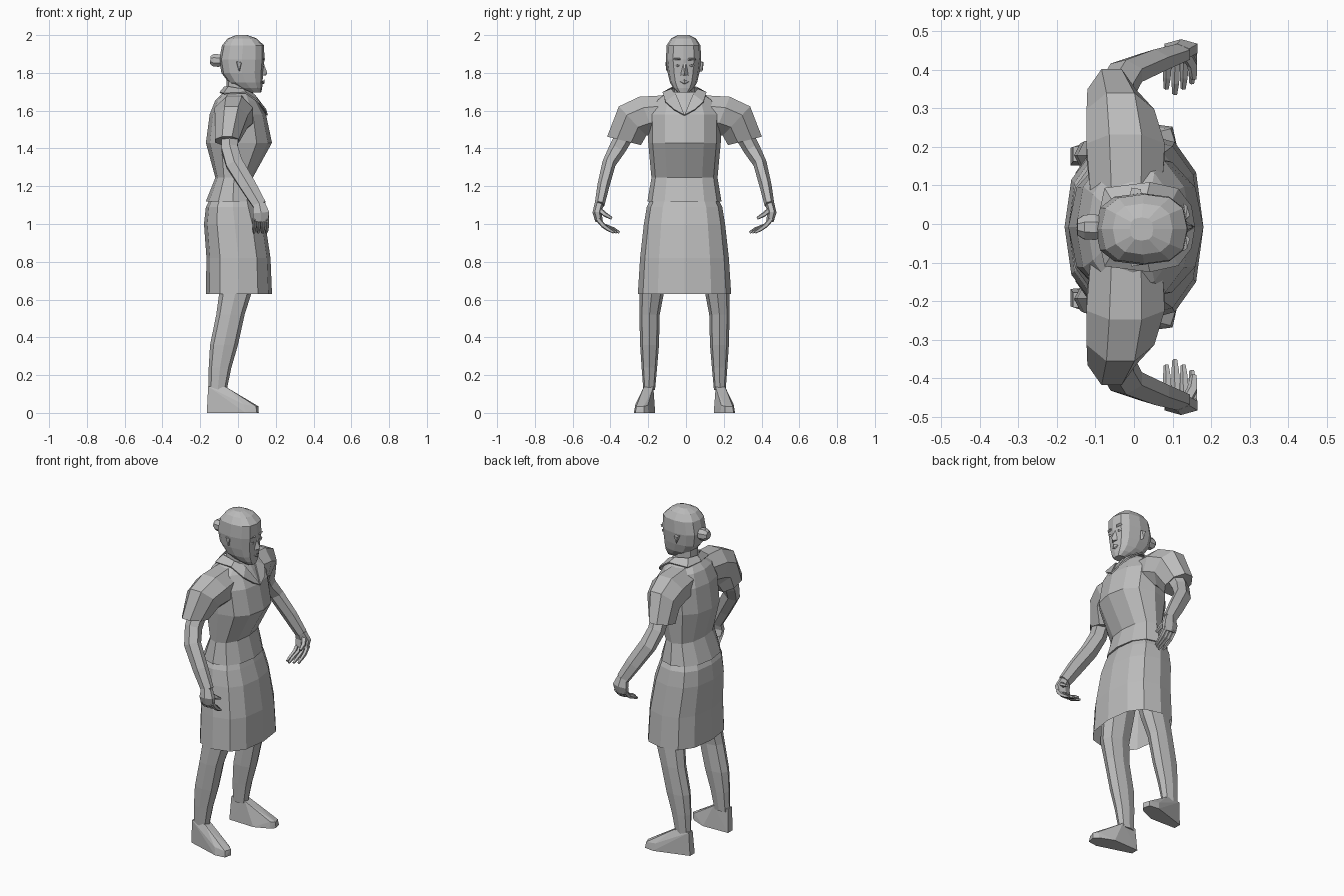
import bpy, bmesh, math
from mathutils import Vector

MID = -0.008  # side-to-side centre of the body
grey = bpy.data.materials.new("plain_grey")
grey.diffuse_color = (0.5, 0.5, 0.5, 1)


def finish(name, bm):
    bmesh.ops.recalc_face_normals(bm, faces=bm.faces)
    me = bpy.data.meshes.new(name)
    bm.to_mesh(me)
    bm.free()
    me.materials.append(grey)
    ob = bpy.data.objects.new(name, me)
    bpy.context.collection.objects.link(ob)
    return ob


def skin(name, rings, cap0=True, cap1=True):
    """Join successive rings of points with quads."""
    bm = bmesh.new()
    vs = [[bm.verts.new(p) for p in r] for r in rings]
    n = len(vs[0])
    for a, b in zip(vs, vs[1:]):
        for i in range(n):
            j = (i + 1) % n
            bm.faces.new((a[i], a[j], b[j], b[i]))
    if cap0:
        bm.faces.new(vs[0])
    if cap1:
        bm.faces.new(vs[-1])
    return finish(name, bm)


def spow(v, p):
    return math.copysign(abs(v) ** p, v)


def loft(name, rows, n=12, cy=MID, p=0.85, cap0=True, cap1=True):
    """Level rings; each row is height, front x, back x, half width, side shift."""
    rings = []
    for z, f, b, hw, *dy in rows:
        c, r, y = (f + b) / 2, (f - b) / 2, cy + (dy[0] if dy else 0)
        rings.append([(c + r * spow(math.cos(t), p), y + hw * spow(math.sin(t), p), z)
                      for t in (2 * math.pi * i / n for i in range(n))])
    return skin(name, rings, cap0, cap1)


def tube(name, stations, s=1, n=6, ref=(1, 0, 0), cap1=True):
    """Limb along a path; each station is centre, radius along ref, other radius, optional direction."""
    pts = [Vector(st[0]) for st in stations]
    rings = []
    for i, st in enumerate(stations):
        t = Vector(st[3]) if len(st) > 3 else pts[min(i + 1, len(pts) - 1)] - pts[max(i - 1, 0)]
        t.normalize()
        u = Vector(ref)
        u = (u - t * u.dot(t)).normalized()
        v = t.cross(u)
        ring = []
        for k in range(n):
            a = 2 * math.pi * (k + 0.5) / n
            q = pts[i] + u * st[1] * math.cos(a) + v * st[2] * math.sin(a)
            ring.append((q.x, MID + s * q.y, q.z))
        rings.append(ring)
    return skin(name, rings, True, cap1)


def hull(name, pts, s=1):
    bm = bmesh.new()
    for x, y, z in pts:
        bm.verts.new((x, MID + s * y, z))
    bmesh.ops.convex_hull(bm, input=bm.verts)
    bmesh.ops.dissolve_limit(bm, angle_limit=0.02, verts=bm.verts, edges=bm.edges)
    return finish(name, bm)


# Clothing on the trunk
loft("skirt", [(0.63, .18, -.17, .247), (0.82, .172, -.167, .235), (1.0, .145, -.18, .215),
               (1.09, .115, -.17, .2), (1.13, .10, -.15, .18)], cap0=False, p=0.8)
loft("blouse", [(1.12, .115, -.17, .196), (1.245, .078, -.12, .175), (1.43, .18, -.17, .192),
                (1.58, .148, -.15, .195), (1.655, .105, -.12, .16), (1.70, .075, -.075, .085)],
     p=0.9)

# Neck, head and hair bun
loft("neck", [(1.66, .06, -.065, .058), (1.72, .06, -.06, .055), (1.79, .06, -.06, .055)], n=10)
loft("head", [(1.695, .122, .06, .03), (1.72, .128, .0, .055), (1.75, .13, -.05, .072),
              (1.80, .133, -.088, .084), (1.87, .14, -.10, .093), (1.945, .138, -.085, .09),
              (1.982, .10, -.055, .066), (2.0, .05, -.01, .03)], cy=-.013, p=0.75)
tube("hair_bun", [((-.08, 0, 1.865), .025, .025), ((-.10, 0, 1.865), .036, .036),
                  ((-.13, 0, 1.867), .036, .034), ((-.147, 0, 1.868), .022, .022)],
     n=8, ref=(0, 0, 1))

# Face
hull("nose", [(.132, .009, 1.86), (.132, -.009, 1.86), (.155, 0, 1.80),
              (.13, .02, 1.787), (.13, -.02, 1.787), (.148, 0, 1.787)])
hull("lips", [(.128, .026, 1.755), (.128, -.026, 1.755), (.142, 0, 1.765),
              (.139, 0, 1.743), (.125, 0, 1.738)])

for s, side in ((1, "left"), (-1, "right")):
    hull(side + "_eye", [(.128, .022, 1.838), (.122, .058, 1.84), (.141, .04, 1.846),
                         (.138, .04, 1.831)], s)
    hull(side + "_brow", [(.134, .018, 1.866), (.128, .062, 1.868), (.145, .03, 1.874),
                          (.138, .055, 1.878), (.134, .02, 1.878)], s)
    hull(side + "_ear", [(.02, .08, 1.86), (-.012, .08, 1.862), (.014, .08, 1.805),
                         (-.006, .102, 1.858), (.018, .098, 1.855), (.004, .096, 1.81)], s)

    # Collar flap: back of the neck, over the shoulder and down to the open neck
    bm = bmesh.new()
    rows = [((-.07, 0, 1.725), (-.095, 0, 1.695)), ((-.05, .06, 1.725), (-.075, .10, 1.69)),
            ((.03, .07, 1.712), (.04, .115, 1.695)), ((.085, .045, 1.685), (.112, .10, 1.645)),
            ((.155, 0, 1.575), (.146, .055, 1.605))]
    vs = [[bm.verts.new((x, MID + s * y, z)) for x, y, z in r] for r in rows]
    for a, b in zip(vs, vs[1:]):
        bm.faces.new((a[0], a[1], b[1], b[0]))
    ob = finish(side + "_collar", bm)
    m = ob.modifiers.new("thickness", "SOLIDIFY")
    m.thickness, m.offset = 0.008, 0

    # Sleeve, opening downwards
    tube(side + "_sleeve", [((-.02, .08, 1.59), .10, .10, (0, 1, -.1)),
                            ((-.022, .20, 1.575), .11, .115, (0, 1, -.4)),
                            ((-.035, .275, 1.545), .095, .115, (0, .75, -.7)),
                            ((-.058, .32, 1.44), .068, .10, (0, .25, -1))], s, n=8)

    # Arm, bent at the elbow
    tube(side + "_arm", [((-.04, .30, 1.50), .05, .05), ((-.045, .355, 1.40), .05, .045),
                         ((-.02, .40, 1.32), .052, .036), ((.055, .43, 1.20), .048, .032),
                         ((.115, .45, 1.10), .04, .026)], s, n=6)

    # Hand with curled fingers and a thumb
    tube(side + "_palm", [((.112, .452, 1.105), .036, .024), ((.122, .463, 1.06), .05, .024),
                          ((.12, .452, 1.015), .045, .02)], s, n=6)
    for k in range(4):
        x = .088 + k * .022
        tip = .345 + abs(k - 1) * .014
        tube(f"{side}_finger_{k + 1}", [((x, .462, 1.03), .012, .014), ((x, .43, .992), .012, .013),
                                        ((x - .002, tip + .03, .972), .011, .011),
                                        ((x - .004, tip, .955), .007, .007)], s, n=5)
    tube(side + "_thumb", [((.135, .45, 1.075), .016, .014), ((.152, .42, 1.05), .015, .013),
                           ((.155, .385, 1.03), .009, .008)], s, n=5)

    # Leg, continuing up inside the skirt
    loft(side + "_leg", [(.95, .10, -.11, .09, s * .11), (.63, .07, -.10, .064, s * .174),
                         (.52, .035, -.115, .054, s * .185), (.36, .0, -.148, .05, s * .185),
                         (.24, -.035, -.155, .041, s * .186), (.12, -.06, -.155, .031, s * .187)],
         n=8)

    # Shoe, turned slightly outwards
    hull(side + "_shoe", [(-.165, .16, 0), (-.165, .205, 0), (0, .155, 0), (.0, .245, 0),
                          (.085, .19, 0), (.11, .215, 0), (.10, .26, 0), (.04, .268, 0),
                          (.085, .195, .04), (.108, .215, .035), (.095, .255, .035),
                          (.03, .26, .045), (.0, .18, .088), (.0, .222, .088),
                          (-.065, .165, .138), (-.065, .215, .138),
                          (-.158, .17, .14), (-.158, .208, .14)], s)
